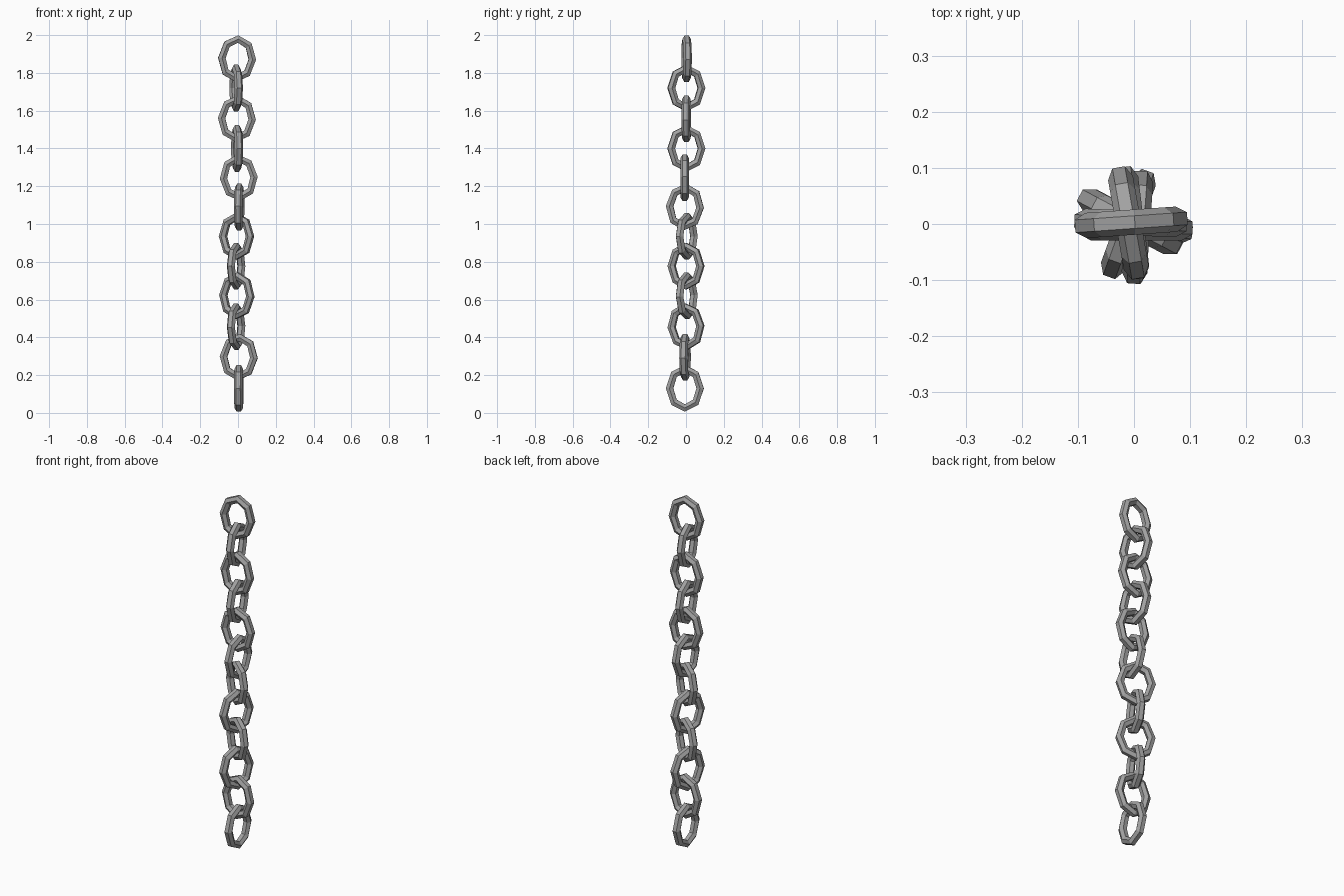
import bpy, bmesh
from math import sin, cos, pi, radians
from mathutils import Matrix, Vector

cube = bpy.data.objects.get("Cube")
if cube:
    bpy.data.objects.remove(cube)

steel = bpy.data.materials.new("grey_steel")
steel.use_nodes = True
grey = (0.36, 0.36, 0.36, 1)
steel.diffuse_color = grey
steel.node_tree.nodes["Principled BSDF"].inputs["Base Color"].default_value = grey

SIDES, SECTION = 8, 6            # octagonal ring, hexagonal bar
HALF_W, HALF_H, BAR = 0.081, 0.104, 0.0225


def make_link(name, x, y, z, yaw, roll):
    """Oval ring in the xz plane, swept with a hexagonal bar."""
    bm = bmesh.new()
    rings = []
    for i in range(SIDES):
        a = 2 * pi * i / SIDES
        out = Vector((cos(a), 0, sin(a)))
        centre = Vector((HALF_W * cos(a), 0, HALF_H * sin(a)))
        ring = []
        for j in range(SECTION):
            b = 2 * pi * j / SECTION
            ring.append(bm.verts.new(centre + out * BAR * sin(b) + Vector((0, BAR * cos(b), 0))))
        rings.append(ring)
    for i in range(SIDES):
        r, s = rings[i], rings[(i + 1) % SIDES]
        for j in range(SECTION):
            k = (j + 1) % SECTION
            bm.faces.new((r[j], r[k], s[k], s[j]))
    bmesh.ops.recalc_face_normals(bm, faces=bm.faces)
    bm.transform(Matrix.Translation((x, y, z)) @ Matrix.Rotation(radians(yaw), 4, "Z")
                 @ Matrix.Rotation(radians(roll), 4, "Y"))
    mesh = bpy.data.meshes.new(name)
    bm.to_mesh(mesh)
    bm.free()
    mesh.materials.append(steel)
    bpy.context.collection.objects.link(bpy.data.objects.new(name, mesh))


# Links from top to bottom: x, y, z, yaw, roll
links = [
    (-0.005, 0.003, 1.875, 4, 3), (-0.010, 0.002, 1.72, 100, 0),
    (-0.006, 0.002, 1.557, -2, 3), (-0.005, 0.002, 1.40, 97, 0),
    (0.004, -0.007, 1.245, 0, -3), (0.006, -0.006, 1.09, 86, 3),
    (-0.008, 0.004, 0.935, -28, 0), (-0.010, 0, 0.777, 70, 0),
    (-0.006, 0.004, 0.62, -28, 3), (-0.010, 0, 0.457, 70, -3),
    (0.004, -0.005, 0.295, -6, 3), (0.004, -0.006, 0.13, 88, 0),
]
for n, spec in enumerate(links, 1):
    make_link(f"chain_link_{n:02d}", *spec)
